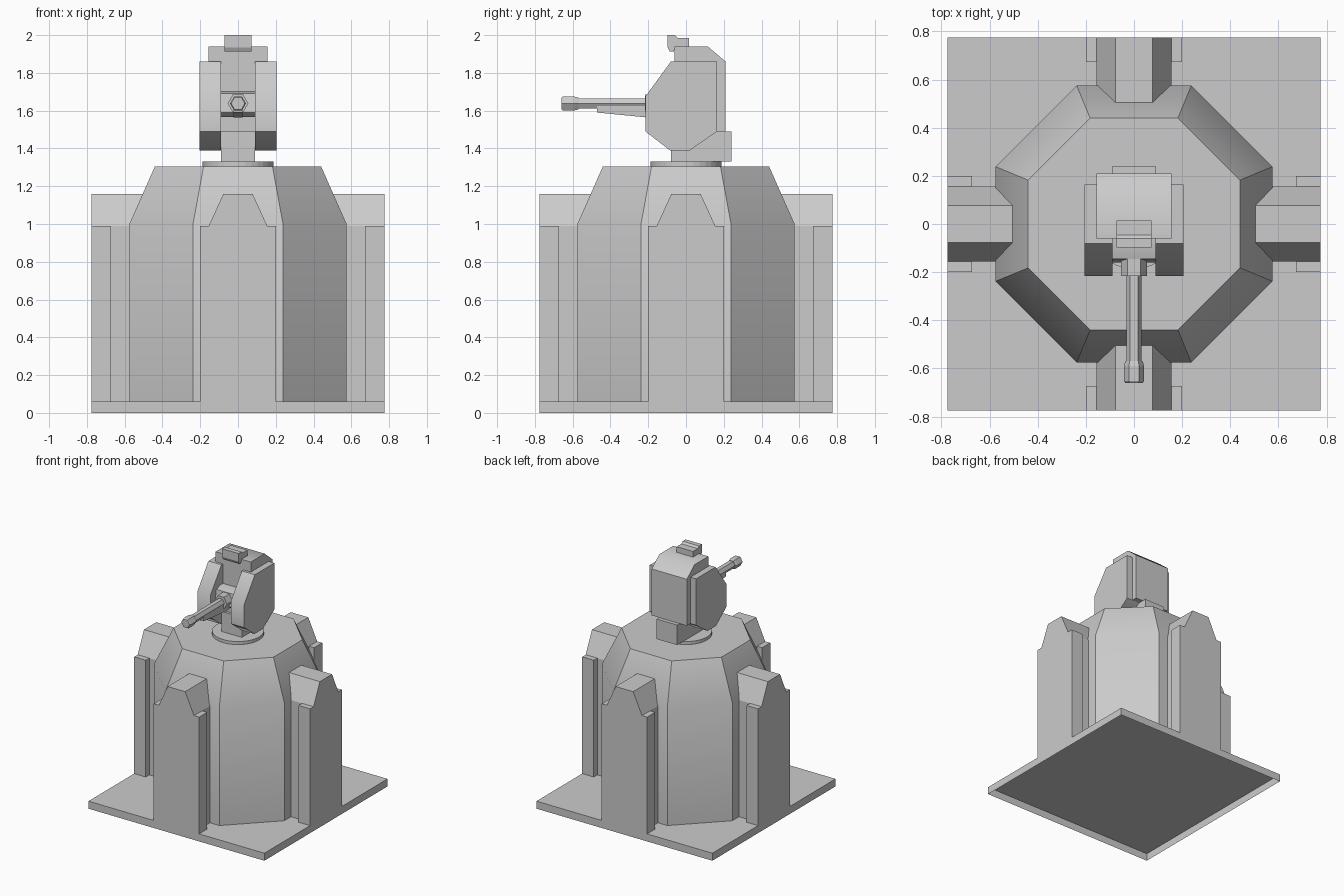
import bpy, bmesh, math
from mathutils import Matrix, Vector

if "Cube" in bpy.data.objects:
    bpy.data.objects.remove(bpy.data.objects["Cube"])


def finish(name, bm, smooth=0):
    bmesh.ops.recalc_face_normals(bm, faces=bm.faces)
    me = bpy.data.meshes.new(name)
    bm.to_mesh(me)
    bm.free()
    ob = bpy.data.objects.new(name, me)
    bpy.context.collection.objects.link(ob)
    if smooth:
        bpy.ops.object.select_all(action="DESELECT")
        ob.select_set(True)
        bpy.context.view_layer.objects.active = ob
        bpy.ops.object.shade_smooth_by_angle(angle=math.radians(smooth))
    return ob


def loft(name, loops, caps=(True, True), smooth=0):
    """Join matching outlines into a skin, with optional end caps."""
    bm = bmesh.new()
    loops = [[bm.verts.new(p) for p in loop] for loop in loops]
    n = len(loops[0])
    for a, b in zip(loops, loops[1:]):
        for i in range(n):
            j = (i + 1) % n
            bm.faces.new((a[i], a[j], b[j], b[i]))
    for cap, loop in zip(caps, (loops[0], loops[-1])):
        if cap:
            bm.faces.new(loop)
    return finish(name, bm, smooth)


def rect(x0, x1, y0, y1, z):
    return [(x0, y0, z), (x1, y0, z), (x1, y1, z), (x0, y1, z)]


def box(name, x0, x1, y0, y1, z0, z1, caps=(True, True)):
    return loft(name, [rect(x0, x1, y0, y1, z0), rect(x0, x1, y0, y1, z1)], caps)


def side_profile(name, x0, x1, yz, smooth=0):
    return loft(name, [[(x, y, z) for y, z in yz] for x in (x0, x1)], smooth=smooth)


def rings(name, n, sections, matrix=Matrix(), turn=0.0, caps=(True, True), smooth=0):
    """Stack n-sided rings given as (radius, height)."""
    loops = [[matrix @ Vector((r * math.cos(turn + i * math.tau / n),
                               r * math.sin(turn + i * math.tau / n), h))
              for i in range(n)] for r, h in sections]
    return loft(name, loops, caps, smooth)


# Ground plate, open underneath, and octagonal tower
box("base_plate", -0.775, 0.775, -0.775, 0.775, 0, 0.06, caps=(False, True))
k = 1 / math.cos(math.pi / 8)
rings("tower_body", 8, [(0.575 * k, 0.06), (0.575 * k, 1.0), (0.44 * k, 1.305)],
      turn=math.pi / 8, caps=(False, True), smooth=35)

# Four buttresses that end on the tower wall, each with outer flanges
outline = [(-0.155, 0.06), (0.155, 0.06), (0.155, 0.99),
           (0.077, 1.16), (-0.077, 1.16), (-0.155, 0.99)]
outer = [(x, -0.775, z) for x, z in outline]
inner = [(x, -0.50 if z > 1 else -0.57, z) for x, z in outline]
for i in range(4):
    rot = Matrix.Rotation(i * math.pi / 2, 4, "Z")
    ob = loft(f"buttress_{i}", [outer, inner], caps=(True, False))
    ob.data.transform(rot)
    for side, s in (("left", -1), ("right", 1)):
        a, b = sorted((s * 0.155, s * 0.2))
        fl = box(f"buttress_flange_{side}_{i}", a, b, -0.775, -0.673, 0.06, 0.99,
                 caps=(False, True))
        fl.data.transform(rot)

# Turntable and neck
rings("turntable", 32, [(0.187, 1.305), (0.187, 1.33)], caps=(False, True))
box("turret_neck", -0.09, 0.09, -0.08, 0.24, 1.33, 1.49, caps=(False, True))

# Turret head and side armour
side_profile("turret_head", -0.155, 0.155,
             [(-0.06, 1.49), (-0.06, 1.94), (0.115, 1.94), (0.21, 1.86), (0.21, 1.49)],
             smooth=45)
plate = [(-0.08, 1.86), (0.165, 1.86), (0.165, 1.49), (0.02, 1.39),
         (-0.085, 1.39), (-0.215, 1.49), (-0.215, 1.675)]
side_profile("left_armour", -0.205, -0.09, plate, smooth=45)
side_profile("right_armour", 0.09, 0.205, plate, smooth=45)

# Sensor on top
side_profile("sensor", -0.072, 0.072,
             [(-0.097, 2.0), (-0.06, 2.0), (-0.045, 1.985), (0.015, 1.985),
              (0.015, 1.93), (-0.06, 1.93), (-0.065, 1.912), (-0.085, 1.912),
              (-0.097, 1.935)])

# Gun mount between the armour plates
side_profile("gun_mount", -0.09, 0.09,
             [(-0.05, 1.705), (-0.09, 1.705), (-0.145, 1.69),
              (-0.16, 1.59), (-0.13, 1.567), (-0.05, 1.567)], smooth=30)

# Hexagonal barrel pointing forward
aim = Matrix.Translation((0, 0, 1.638)) @ Matrix.Rotation(math.pi / 2, 4, "X")
rings("gun_collar", 6, [(0.055, 0.13), (0.055, 0.217)], aim)
rings("gun_barrel", 6, [(0.032, 0.2), (0.032, 0.66)], aim)
rings("gun_muzzle", 6, [(0.036, 0.57), (0.042, 0.59), (0.042, 0.652), (0.036, 0.66)], aim)
side_profile("barrel_support", -0.025, 0.025,
             [(-0.14, 1.63), (-0.47, 1.63), (-0.47, 1.59), (-0.215, 1.565), (-0.14, 1.565)])
